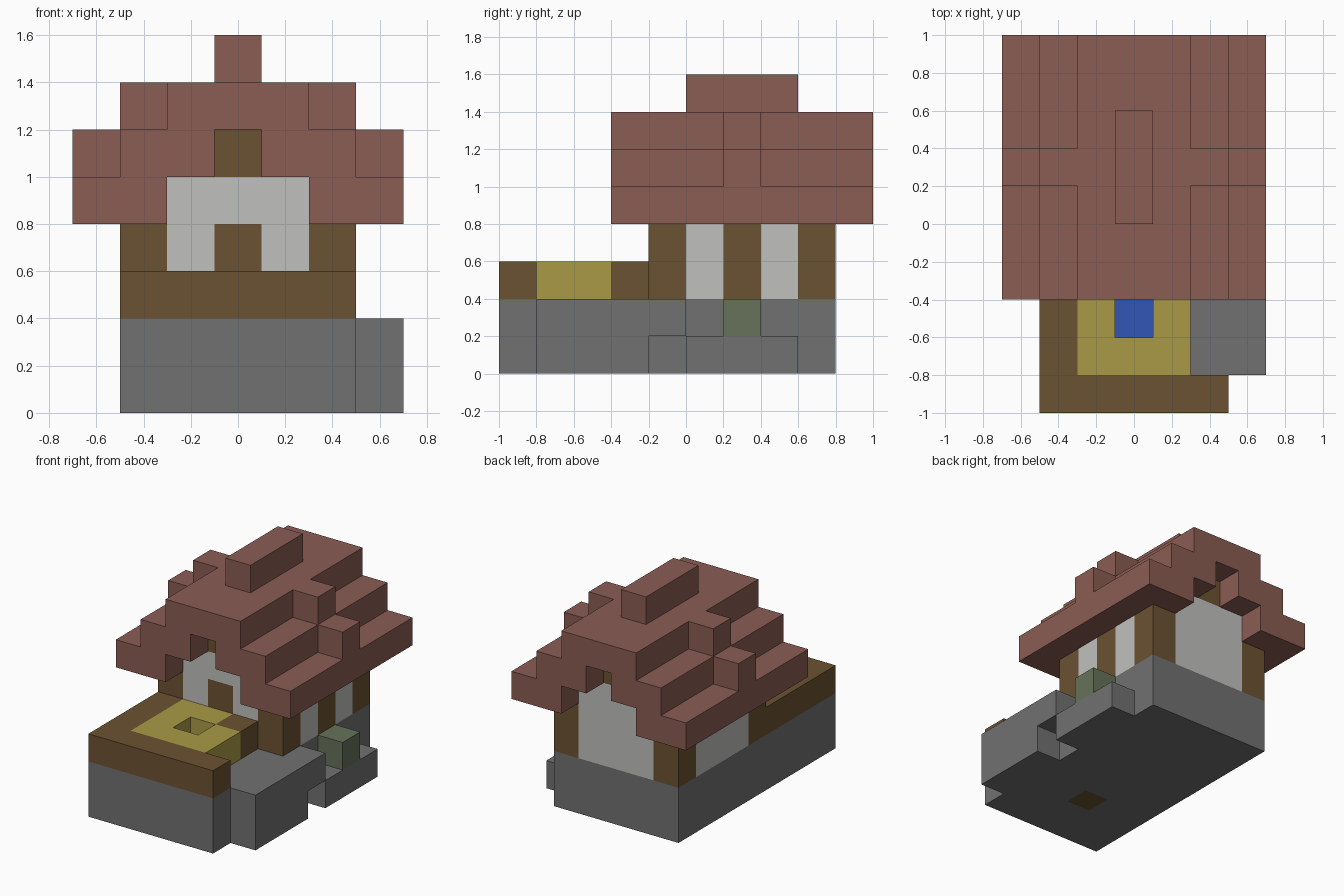
import bpy
import bmesh

if "Cube" in bpy.data.objects:
    bpy.data.objects.remove(bpy.data.objects["Cube"], do_unlink=True)


def material(name, rgb):
    # 8-bit display colour converted to linear
    lin = [((c / 255 + 0.055) / 1.055) ** 2.4 for c in rgb] + [1.0]
    mat = bpy.data.materials.new(name)
    mat.use_nodes = True
    mat.diffuse_color = lin
    mat.node_tree.nodes["Principled BSDF"].inputs["Base Color"].default_value = lin
    return mat


stone = material("grey stone", (113, 113, 113))
wood = material("brown wood", (107, 82, 50))
plaster = material("white plaster", (192, 192, 190))
tile = material("red roof tile", (138, 93, 83))
straw = material("yellow straw", (170, 154, 71))
water = material("blue water", (50, 86, 182))
moss = material("mossy green", (102, 114, 90))


def blocks(name, mat, boxes, mirror=False):
    """One object made of boxes, each given as x, y and z ranges."""
    bm = bmesh.new()
    for xs, ys, zs in boxes:
        for side in ((1, -1) if mirror else (1,)):
            cube = bmesh.ops.create_cube(bm, size=1)["verts"]
            for v in cube:
                v.co = [r[0] + (c + 0.5) * (r[1] - r[0])
                        for c, r in zip(v.co, (xs, ys, zs))]
                v.co.x *= side
    bmesh.ops.recalc_face_normals(bm, faces=bm.faces)
    mesh = bpy.data.meshes.new(name)
    bm.to_mesh(mesh)
    bm.free()
    mesh.materials.append(mat)
    bpy.context.collection.objects.link(bpy.data.objects.new(name, mesh))


# Shared ranges
full, mid, door_w = (-.5, .5), (-.3, .3), (-.1, .1)
front, back = (-.2, 0), (.6, .8)
base_z, deck_z, wall_z, gable_z = (0, .4), (.4, .6), (.4, .8), (1, 1.2)
well_y, roof_y, bump_y = (-.6, -.4), (-.4, 1), (.2, .4)

# Stone base, open around the well shaft
blocks("stone_base", stone, [
    (full, (-1, -.6), base_z),
    (full, (-.4, .8), base_z),
    ((-.5, -.1), well_y, base_z),
    ((.1, .5), well_y, base_z)])
blocks("well_bottom", wood, [(door_w, well_y, (0, .2))])
blocks("well_water", water, [(door_w, well_y, (.2, .4))])

# Side ledge with its notch, low step and shrub
ledge_x = (.5, .7)
blocks("side_ledge", stone, [
    (ledge_x, (-.8, -.2), base_z),
    (ledge_x, (-.2, 0), (.2, .4))])
blocks("side_step", stone, [(ledge_x, (0, .6), (0, .2))])
blocks("shrub", moss, [(ledge_x, bump_y, (.2, .4))])

# Raised yard in front of the house
blocks("yard_border", wood, [
    (full, (-1, -.8), deck_z),
    ((-.5, -.3), (-.8, -.2), deck_z),
    ((.1, .3), (-.4, -.2), deck_z)])
blocks("yard_floor", straw, [
    (mid, (-.8, -.6), deck_z),
    ((-.3, -.1), (-.6, -.2), deck_z),
    ((.1, .3), well_y, deck_z),
    (door_w, (-.4, -.2), deck_z)])

# Timber frame
post_x = (.3, .5)
blocks("corner_posts", wood, [(post_x, y, wall_z) for y in (front, back)], mirror=True)
blocks("side_post", wood, [(post_x, bump_y, wall_z)])
blocks("gable_beams", wood, [(door_w, y, gable_z) for y in (front, back)])
blocks("door", wood, [(door_w, front, wall_z)])

# Plaster walls
blocks("front_wall", plaster, [
    ((-.3, -.1), front, (.4, 1)),
    ((.1, .3), front, (.4, 1)),
    (door_w, front, (.8, 1))])
blocks("back_wall", plaster, [(mid, back, (.4, 1))])
blocks("right_wall", plaster, [((-.5, -.3), (0, .6), wall_z)])
blocks("left_wall", plaster, [
    (post_x, (0, .2), wall_z),
    (post_x, (.4, .6), wall_z)])

# Stepped roof, side dormers and ridge
blocks("roof_slopes", tile, [
    ((.3, .7), roof_y, (.8, 1)),
    ((.1, .5), roof_y, gable_z)], mirror=True)
blocks("roof_top", tile, [(mid, roof_y, (1.2, 1.4))])
blocks("roof_dormers", tile, [
    ((.5, .7), bump_y, gable_z),
    (post_x, bump_y, (1.2, 1.4))], mirror=True)
blocks("roof_ridge", tile, [(door_w, (0, .6), (1.4, 1.6))])
